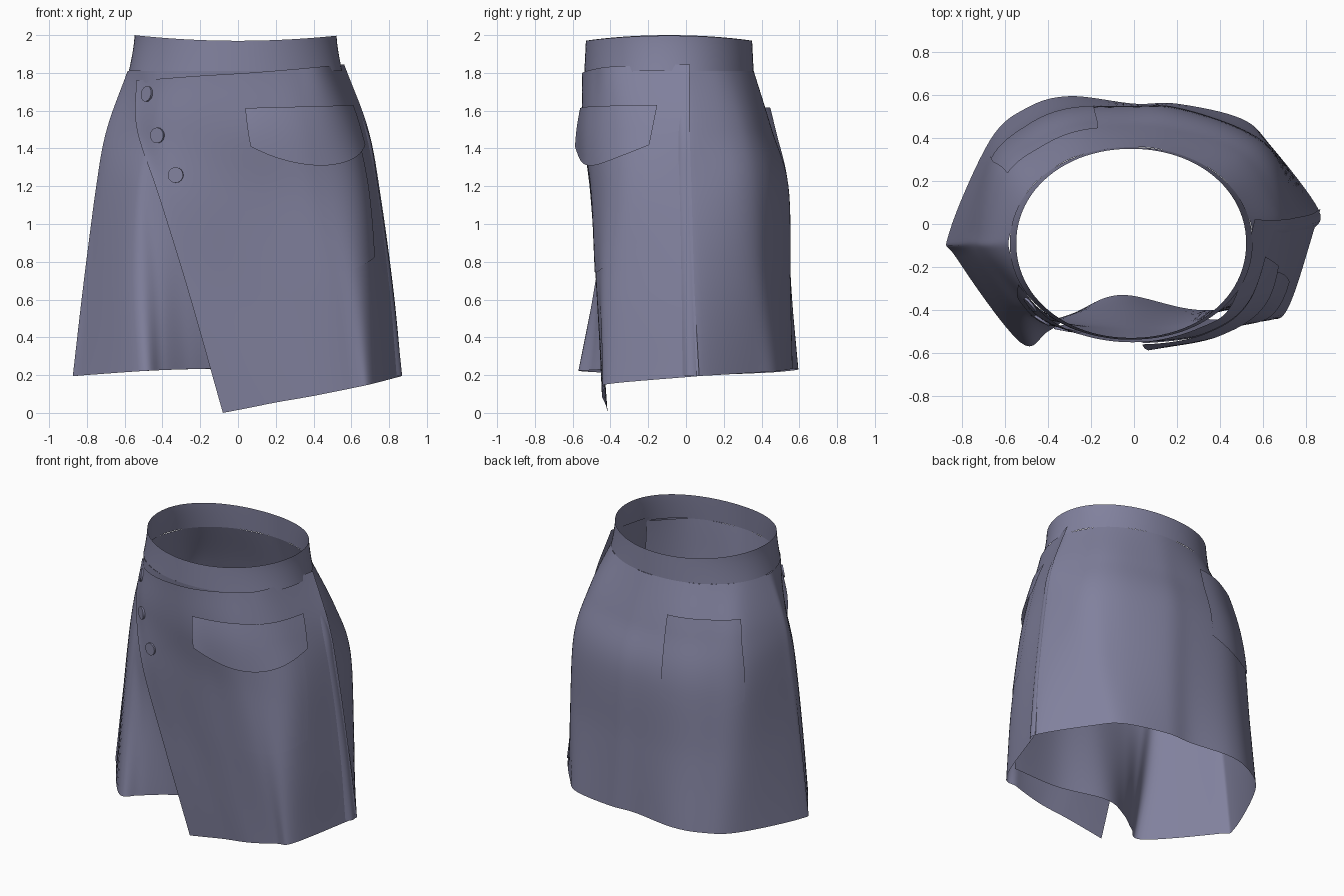
import bpy, bmesh, math
from mathutils import Vector

if "Cube" in bpy.data.objects:
    bpy.data.objects.remove(bpy.data.objects["Cube"])

fabric = bpy.data.materials.new("slate_fabric")
fabric.diffuse_color = (0.22, 0.22, 0.34, 1)
fabric.use_nodes = True
fabric.node_tree.nodes["Principled BSDF"].inputs["Base Color"].default_value = fabric.diffuse_color


def spline(pts, t):
    """Catmull-Rom through pts, t from 0 to len - 1."""
    n = len(pts)
    i = max(0, min(int(t), n - 2))
    f = t - i
    b, c = pts[i], pts[i + 1]
    a = pts[i - 1] if i > 0 else b * 2 - c
    d = pts[i + 2] if i + 2 < n else c * 2 - b
    return (b * 2 + (c - a) * f + (a * 2 - b * 5 + c * 4 - d) * f**2
            + (b * 3 - a - c * 3 + d) * f**3) * 0.5


def surface(rows):
    """Smooth patch through rows of points: u runs along, v runs down."""
    return lambda u, v: spline([spline(r, u) for r in rows], v)


def normal(surf, u, v):
    e = 0.02
    du = surf(u + e, v) - surf(u - e, v)
    dv = surf(u, v + e) - surf(u, v - e)
    return dv.cross(du).normalized()


def sheet(name, func, nu, nv):
    """Grid mesh from func(s, t), s and t in 0..1."""
    bm = bmesh.new()
    g = [[bm.verts.new(func(i / nu, j / nv)) for i in range(nu + 1)]
         for j in range(nv + 1)]
    for j in range(nv):
        for i in range(nu):
            bm.faces.new((g[j][i], g[j + 1][i], g[j + 1][i + 1], g[j][i + 1]))
    bmesh.ops.remove_doubles(bm, verts=bm.verts, dist=1e-5)
    for f in bm.faces:
        f.smooth = True
    me = bpy.data.meshes.new(name)
    bm.to_mesh(me)
    bm.free()
    me.materials.append(fabric)
    ob = bpy.data.objects.new(name, me)
    bpy.context.collection.objects.link(ob)
    return ob


def oval(deg, k):
    """Waist outline; k = 0 at the top edge, 1 at the lower seam."""
    c, s = math.cos(math.radians(deg)), math.sin(math.radians(deg))
    p = 2 / 2.06
    x = -0.013 + (0.535 + 0.03 * k**1.5) * math.copysign(abs(c)**p, c)
    y = -0.09 + (0.44 + 0.008 * k) * math.copysign(abs(s)**p, s)
    top = 1.97 + 0.03 * (x / 0.55)**2
    return Vector((x, y, top + (1.81 - top) * k))


# Waistband
sheet("waistband", lambda s, t: oval(360 * s, t), 96, 8)

# Back and under panel: from the right seam round the back and on under the flap
angles = (4, 14, 36, 54, 74, 90, 112, 130, 150, 174, 186,
          212, 228, 246, 270, 300, 335)
body_rows = [[oval(a, 1) for a in angles]]
sections = [
    (1.5, [(.66, -.06), (.682, .02), (.58, .24), (.44, .36), (.18, .44), (0, .455),
           (-.26, .44), (-.45, .36), (-.6, .24), (-.685, -.04), (-.675, -.14),
           (-.52, -.34), (-.42, -.42), (-.28, -.47), (-.02, -.5), (.25, -.48),
           (.54, -.31)]),
    (1.2, [(.72, -.06), (.74, .03), (.66, .29), (.5, .43), (.2, .53), (0, .54),
           (-.3, .52), (-.5, .43), (-.66, .28), (-.74, -.03), (-.73, -.14),
           (-.56, -.38), (-.46, -.43), (-.3, -.46), (-.05, -.46), (.25, -.455),
           (.61, -.32)]),
    (0.7, [(.775, -.06), (.81, .05), (.66, .33), (.5, .45), (.2, .545), (0, .55),
           (-.3, .55), (-.5, .48), (-.67, .33), (-.805, -.04), (-.78, -.15),
           (-.56, -.455), (-.42, -.455), (-.28, -.42), (-.05, -.39), (.28, -.42),
           (.65, -.36)]),
    (0.235, [(.825, -.04), (.86, .065), (.64, .36), (.5, .49), (.2, .56), (0, .56),
             (-.3, .595), (-.5, .54), (-.67, .39), (-.86, -.04), (-.825, -.16),
             (-.53, -.55), (-.4, -.5), (-.25, -.4), (-.05, -.33), (.3, -.4),
             (.67, -.37)]),
]
for z, pts in sections:
    dip = 0.04 if z < 0.5 else 0
    body_rows.append([Vector((x, y, z - dip * (x / 0.865)**2)) for x, y in pts])
body = surface(body_rows)
sheet("back_and_under_panel", lambda s, t: body(16 * s, 4 * t), 128, 48)

# Wrap front panel with slanted left edge
flap_rows = [[Vector(p) for p in r] for r in [
    [(-.54, -.28, 1.76), (-.4, -.438, 1.77), (-.2, -.528, 1.785), (.05, -.548, 1.80),
     (.3, -.485, 1.82), (.46, -.365, 1.835), (.562, .02, 1.845)],
    [(-.535, -.355, 1.5), (-.4, -.46, 1.5), (-.2, -.52, 1.5), (.08, -.545, 1.5),
     (.36, -.50, 1.5), (.57, -.34, 1.5), (.69, .02, 1.5)],
    [(-.42, -.465, 1.15), (-.3, -.49, 1.15), (-.1, -.50, 1.15), (.15, -.50, 1.15),
     (.42, -.48, 1.15), (.65, -.34, 1.15), (.755, .03, 1.15)],
    [(-.265, -.46, .65), (-.15, -.46, .65), (0, -.46, .65), (.25, -.472, .65),
     (.52, -.465, .65), (.69, -.38, .65), (.823, .045, .65)],
    [(-.08, -.415, 0), (.05, -.42, .025), (.2, -.43, .055), (.4, -.445, .09),
     (.6, -.43, .13), (.715, -.395, .155), (.868, .07, .195)]]]
flap = surface(flap_rows)
sheet("wrap_front_panel", lambda s, t: flap(6 * s, 4 * t), 60, 60)


def pocket(name, surf, left, right, vtop, vbot, sag, lift):
    """Patch hugging surf: left/right give u at top and bottom, sag rounds the bottom."""
    def f(s, t):
        ul = left[0] + (left[1] - left[0]) * t
        ur = right[0] + (right[1] - right[0]) * t
        u = ul + (ur - ul) * s
        v = vtop + (vbot + sag * (1 - (2 * s - 1)**2) - vtop) * t
        return surf(u, v) + normal(surf, u, v) * lift(s, t)
    return sheet(name, f, 24, 24)


# Front pocket and its flap, back pocket
pocket("front_pocket", flap, (2.93, 2.36), (5.4, 5.3), 0.68, 2.66, 0.16,
       lambda s, t: 0.004)
pocket("front_pocket_flap", flap, (2.9, 2.9), (5.57, 5.45), 0.63, 1.26, 0.32,
       lambda s, t: 0.010 + 0.012 * t + 0.03 * t * (1 - s)**2)
pocket("back_pocket", body, (5.65, 5.6), (7.95, 7.95), 0.66, 2.24, 0.12,
       lambda s, t: 0.007 + 0.025 * (1 - t)**2)

# Buttons down the slanted edge
grid = [(i / 40, j / 40) for i in range(1, 100) for j in range(1, 100)]
spots = [(flap(u, v), u, v) for u, v in grid]
for k, (x, z) in enumerate([(-.48, 1.69), (-.425, 1.47), (-.33, 1.26)]):
    p, u, v = min(spots, key=lambda q: (q[0].x - x)**2 + (q[0].z - z)**2)
    n = normal(flap, u, v)
    bpy.ops.mesh.primitive_cylinder_add(
        vertices=32, radius=0.041, depth=0.012, location=p + n * 0.004,
        rotation=n.to_track_quat('Z', 'Y').to_euler())
    ob = bpy.context.object
    ob.name = f"button_{k + 1}"
    ob.data.materials.append(fabric)
    bpy.ops.object.shade_smooth_by_angle()
